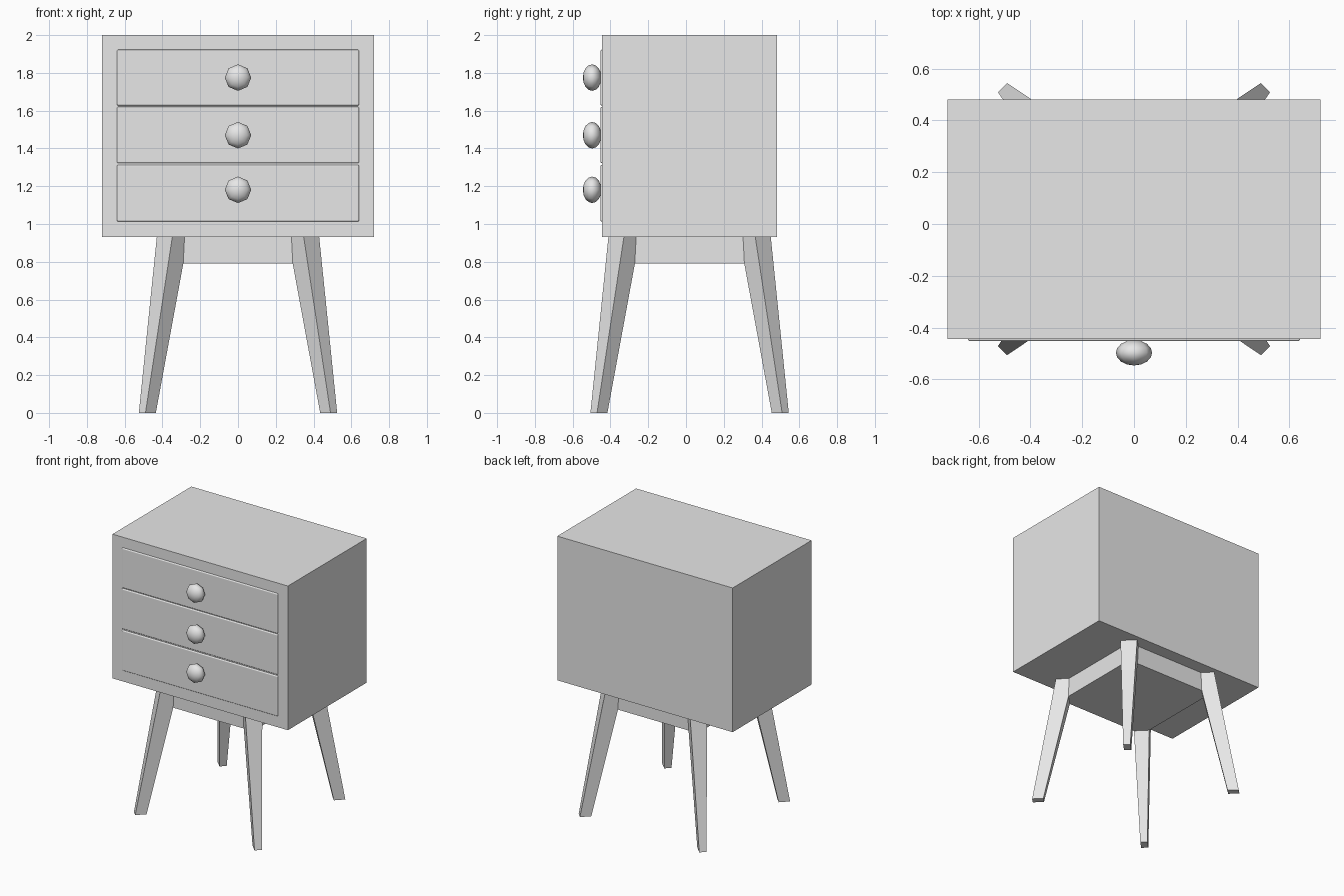
import bpy
import bmesh
import math
from mathutils import Matrix, Vector

cube = bpy.data.objects.get("Cube")
if cube:
    bpy.data.objects.remove(cube, do_unlink=True)

grey = bpy.data.materials.new("plain_grey")
grey.use_nodes = True
grey.diffuse_color = (0.8, 0.8, 0.8, 1)
grey.node_tree.nodes["Principled BSDF"].inputs["Base Color"].default_value = (0.8, 0.8, 0.8, 1)

CENTRE_Y = 0.019
CABINET_BASE = 0.93


def add_object(name, bm, smooth=False):
    bmesh.ops.recalc_face_normals(bm, faces=bm.faces)
    for face in bm.faces:
        face.smooth = smooth
    mesh = bpy.data.meshes.new(name)
    bm.to_mesh(mesh)
    bm.free()
    mesh.materials.append(grey)
    obj = bpy.data.objects.new(name, mesh)
    bpy.context.collection.objects.link(obj)
    return obj


def add_box(name, low, high):
    low, high = Vector(low), Vector(high)
    bm = bmesh.new()
    place = Matrix.Translation((low + high) / 2) @ Matrix.Diagonal((*(high - low), 1))
    bmesh.ops.create_cube(bm, size=1, matrix=place)
    return add_object(name, bm)


def add_leg(name, sx, sy):
    # Tapered bar turned to the diagonal: outer face, then inner face
    bm = bmesh.new()
    rings = []
    for z, a, b, depth in ((0, 0.525, 0.49, 0.055),
                           (CABINET_BASE, 0.43, 0.348, 0.084)):
        corners = ((a, b), (b, a), (b - depth, a - depth), (a - depth, b - depth))
        rings.append([bm.verts.new((sx * x, CENTRE_Y + sy * y, z)) for x, y in corners])
    bottom, top = rings
    bm.faces.new(bottom)
    bm.faces.new(top)
    for i in range(4):
        j = (i + 1) % 4
        bm.faces.new((bottom[i], bottom[j], top[j], top[i]))
    return add_object(name, bm)


def add_knob(name, z):
    # Flattened ball with its pole facing forward
    bm = bmesh.new()
    place = (Matrix.Translation((0, -0.497, z)) @ Matrix.Diagonal((0.07, 0.049, 0.07, 1))
             @ Matrix.Rotation(math.pi / 2, 4, 'X'))
    bmesh.ops.create_uvsphere(bm, u_segments=8, v_segments=8, radius=1, matrix=place)
    return add_object(name, bm, smooth=True)


# Cabinet and the solid block beneath it
front = CENTRE_Y - 0.4625
add_box("cabinet", (-0.72, front, CABINET_BASE), (0.72, CENTRE_Y + 0.4625, 2))
half = 0.365
add_box("base_block", (-half, CENTRE_Y - half, 0.79), (half, CENTRE_Y + half, CABINET_BASE))

# Drawer fronts with softened edges, and their knobs
drawers = (("bottom", 1.013, 1.313, 1.181),
           ("middle", 1.322, 1.621, 1.47),
           ("top", 1.627, 1.923, 1.775))
for label, low, high, knob_z in drawers:
    drawer = add_box(label + "_drawer", (-0.641, front - 0.009, low), (0.641, front + 0.03, high))
    bevel = drawer.modifiers.new("soft_edges", 'BEVEL')
    bevel.width = 0.008
    bevel.segments = 3
    bevel.harden_normals = True
    for poly in drawer.data.polygons:
        poly.use_smooth = True
    add_knob(label + "_knob", knob_z)

# Splayed legs
for end, sy in (("front", -1), ("back", 1)):
    for side, sx in (("left", 1), ("right", -1)):
        add_leg(f"{end}_{side}_leg", sx, sy)
